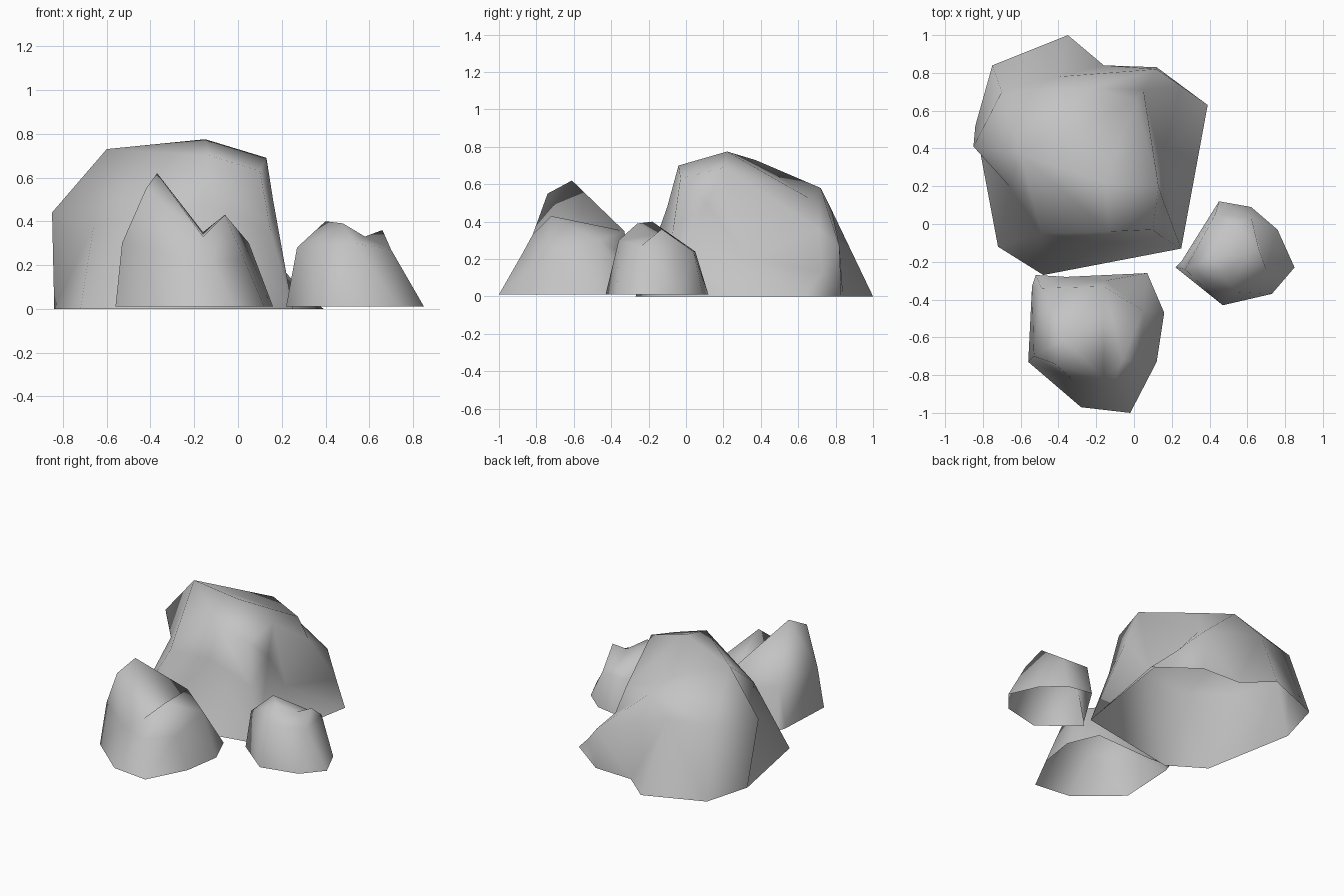
import bpy
import bmesh
import math
from mathutils import Vector

default_cube = bpy.data.objects.get("Cube")
if default_cube:
    bpy.data.objects.remove(default_cube, do_unlink=True)


def make_material(name, colour):
    material = bpy.data.materials.new(name)
    material.use_nodes = True
    material.diffuse_color = colour
    material.node_tree.nodes["Principled BSDF"].inputs["Base Color"].default_value = colour
    return material


def turn(point, centre):
    """Angle of a point around the vertical axis of its rock."""
    return math.atan2(point.y - centre.y, point.x - centre.x) % math.tau


def middle_angle(angles, step):
    """Unwrapped angle halfway along the next edge of a ring."""
    count = len(angles)
    here = angles[step % count] + math.tau * (step // count)
    following = step + 1
    there = angles[following % count] + math.tau * (following // count)
    return (here + there) / 2


def bridge(bm, lower, upper, centre):
    """Join two rings of any size with triangles, walking round by angle."""
    low_angles = [turn(v.co, centre) for v in lower]
    high_angles = [turn(v.co, centre) for v in upper]
    low_end, high_end = len(lower), len(upper)
    i = j = 0
    while i < low_end or j < high_end:
        a, b = lower[i % low_end], upper[j % high_end]
        low_turn = j >= high_end or (
            i < low_end and middle_angle(low_angles, i) <= middle_angle(high_angles, j))
        if low_turn:
            i += 1
            bm.faces.new((a, lower[i % low_end], b))
        else:
            j += 1
            bm.faces.new((a, upper[j % high_end], b))


def close_top(bm, ring, hub):
    """Fan the last ring from its hub point; a two-point ridge needs no fan."""
    for a, b in zip(ring, ring[1:] + ring[:1]):
        if hub not in (a, b):
            bm.faces.new((hub, a, b))


def make_rock(name, centre, base_height, base, rings, material):
    """Open-bottomed boulder from a ground outline and rings, in hundredths."""
    bm = bmesh.new()
    centre = Vector(centre) / 100
    outline = [(x, y, base_height) for x, y in base]
    previous = hub = None
    for points in [outline] + rings:
        ring = [bm.verts.new(Vector(p) / 100) for p in points]
        hub = ring[0]
        ring.sort(key=lambda v: turn(v.co, centre))
        if previous:
            bridge(bm, previous, ring, centre)
        previous = ring
    close_top(bm, previous, hub)
    mesh = bpy.data.meshes.new(name)
    bm.to_mesh(mesh)
    bm.free()
    mesh.materials.append(material)
    mesh.shade_smooth()
    rock = bpy.data.objects.new(name, mesh)
    bpy.context.collection.objects.link(rock)
    return rock


stone = make_material("stone_grey", (0.55, 0.55, 0.55, 1))

# Large boulder: ground outline, waist, shoulder and top ridge
make_rock(
    "large_rock", (-20, 35), 0,
    [(25, -13), (39, 63), (12, 83), (-16, 84), (-35, 100),
     (-75, 84), (-84, 52), (-72, -12), (-48, -27)],
    [[(15, -7, 35), (16, 11, 50), (14, 33, 20), (25, 73, 13), (12, 82, 27),
      (-40, 78, 46), (-70, 70, 46), (-85, 41, 44), (-66, 20, 38),
      (-49, -5, 43), (-15, -10, 48)],
     [(10, -3, 63), (13, 20, 69), (5, 71, 36), (-23, 72, 58),
      (-60, 37, 73), (-13, -4, 70)],
     [(-15, 22, 77.5), (1, 65, 53)]],
    stone)

# Front boulder: two peaks with a valley between them
make_rock(
    "front_rock", (-20, -62), 1,
    [(-56, -73), (-28, -97), (-2, -100), (12, -73), (16, -47),
     (7, -26), (-36, -28), (-52, -27), (-54, -33)],
    [[(5, -46, 30), (-15, -30, 20), (-49, -34, 28), (-53, -70, 30),
      (-32, -83, 25), (-12, -88, 22), (3, -73, 22)],
     [(-16, -82, 33), (-6, -72, 43), (-16, -33, 35), (-37, -61, 62), (-42, -74, 55)]],
    stone)

# Small boulder: rounded top with a pointed side
make_rock(
    "small_rock", (52, -14), 1,
    [(85, -23), (76, -3), (62, 9), (45, 12), (25, -20),
     (22, -23), (47, -43), (73, -37)],
    [[(27, -24, 28), (53, -36, 30), (70, -24, 27), (62, 4, 24), (43, 5, 24)],
     [(58, -17, 33), (66, -13, 36), (54, 0, 27), (40, -18, 40), (48, -26, 39)]],
    stone)
